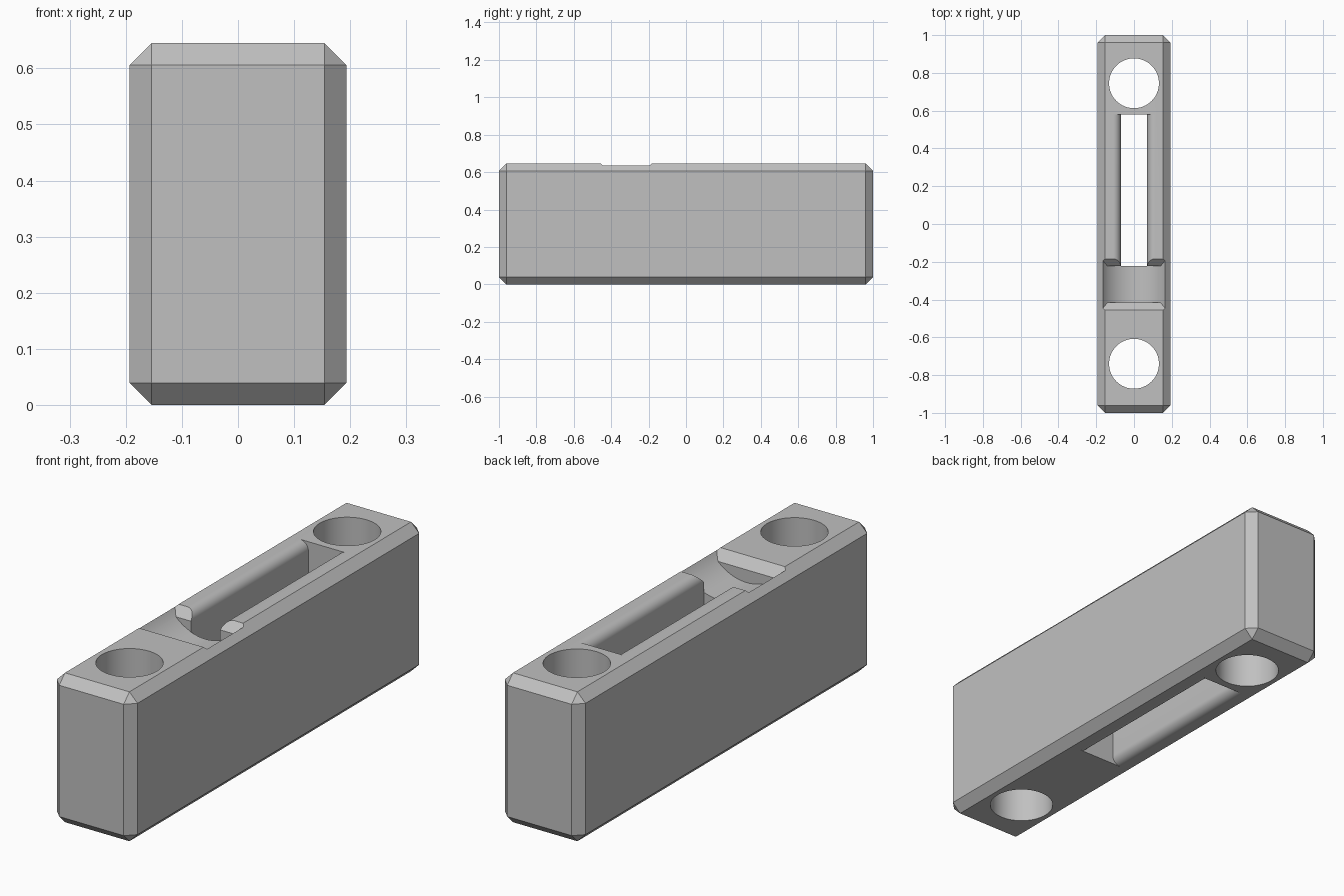
import bpy, bmesh, math
from mathutils import Matrix, Vector

default = bpy.data.objects.get("Cube")
if default:
    bpy.data.objects.remove(default, do_unlink=True)

W, L, H = 0.386, 2.0, 0.645      # block size
CH = 0.039                       # edge chamfer
SLOT_W, FILLET = 0.07, 0.04      # slot half width and rim rounding

grey = bpy.data.materials.new("plain grey")
grey.use_nodes = True
colour = (0.53, 0.53, 0.53, 1)
grey.diffuse_color = colour
grey.node_tree.nodes["Principled BSDF"].inputs["Base Color"].default_value = colour


def finish(bm, name):
    bmesh.ops.recalc_face_normals(bm, faces=bm.faces)
    mesh = bpy.data.meshes.new(name)
    bm.to_mesh(mesh)
    bm.free()
    mesh.materials.append(grey)
    obj = bpy.data.objects.new(name, mesh)
    bpy.context.collection.objects.link(obj)
    return obj


def prism(name, points, travel):
    """Extrude a closed outline of 3D points along a vector."""
    bm = bmesh.new()
    face = bm.faces.new([bm.verts.new(p) for p in points])
    out = bmesh.ops.extrude_face_region(bm, geom=[face])
    verts = [v for v in out["geom"] if isinstance(v, bmesh.types.BMVert)]
    bmesh.ops.translate(bm, verts=verts, vec=Vector(travel))
    return finish(bm, name)


def cylinder(name, radius, depth, matrix, sides=64):
    bm = bmesh.new()
    bmesh.ops.create_cone(bm, cap_ends=True, segments=sides, radius1=radius,
                          radius2=radius, depth=depth, matrix=matrix)
    return finish(bm, name)


def combine(target, tool, operation):
    """Apply a boolean and discard the tool."""
    mod = target.modifiers.new("cut", "BOOLEAN")
    mod.operation, mod.solver, mod.object = operation, "EXACT", tool
    bpy.context.view_layer.objects.active = target
    bpy.ops.object.modifier_apply(modifier=mod.name)
    bpy.data.objects.remove(tool, do_unlink=True)


# Chamfered block
bm = bmesh.new()
bmesh.ops.create_cube(bm, size=1, matrix=Matrix.Translation((0, 0, H / 2))
                      @ Matrix.Diagonal((W, L, H, 1)))
bmesh.ops.bevel(bm, geom=bm.edges[:], offset=CH, segments=1, affect="EDGES")
block = finish(bm, "slotted_block")

# Round through holes at both ends
for y in (-0.74, 0.745):
    combine(block, cylinder("hole_cutter", 0.132, 2,
                            Matrix.Translation((0, y, H / 2))), "DIFFERENCE")

# Long through slot with rounded rims above and below
rim = SLOT_W + FILLET
steps = [math.radians(a) for a in range(0, 91, 9)]
upper = [(rim - FILLET * math.cos(a), H - FILLET + FILLET * math.sin(a)) for a in steps]
lower = [(x, H - z) for x, z in reversed(upper)]
side = [(rim, -0.1)] + lower + upper + [(rim, H + 0.1)]
outline = side + [(-x, z) for x, z in reversed(side)]
slot = prism("slot_cutter", [(x, -0.223, z) for x, z in outline], (0, 0.803, 0))
combine(block, slot, "DIFFERENCE")

# Shallow round seat along the block, with sloped ends
turn = Matrix.Rotation(math.pi / 2, 4, "X")
seat = cylinder("seat_cutter", 0.2, 1, Matrix.Translation((0, -0.3, 0.75)) @ turn, 128)
ends = [(-0.415, 0.5), (-0.222, 0.5), (-0.222, 0.608), (-0.125, 0.705),
        (-0.515, 0.705), (-0.415, 0.605)]
combine(seat, prism("seat_ends", [(-0.5, y, z) for y, z in ends], (1, 0, 0)), "INTERSECT")
combine(block, seat, "DIFFERENCE")

# Smooth the curved walls, keep the chamfers crisp
bpy.ops.object.select_all(action="DESELECT")
block.select_set(True)
bpy.context.view_layer.objects.active = block
bpy.ops.object.shade_smooth_by_angle(angle=math.radians(25))
